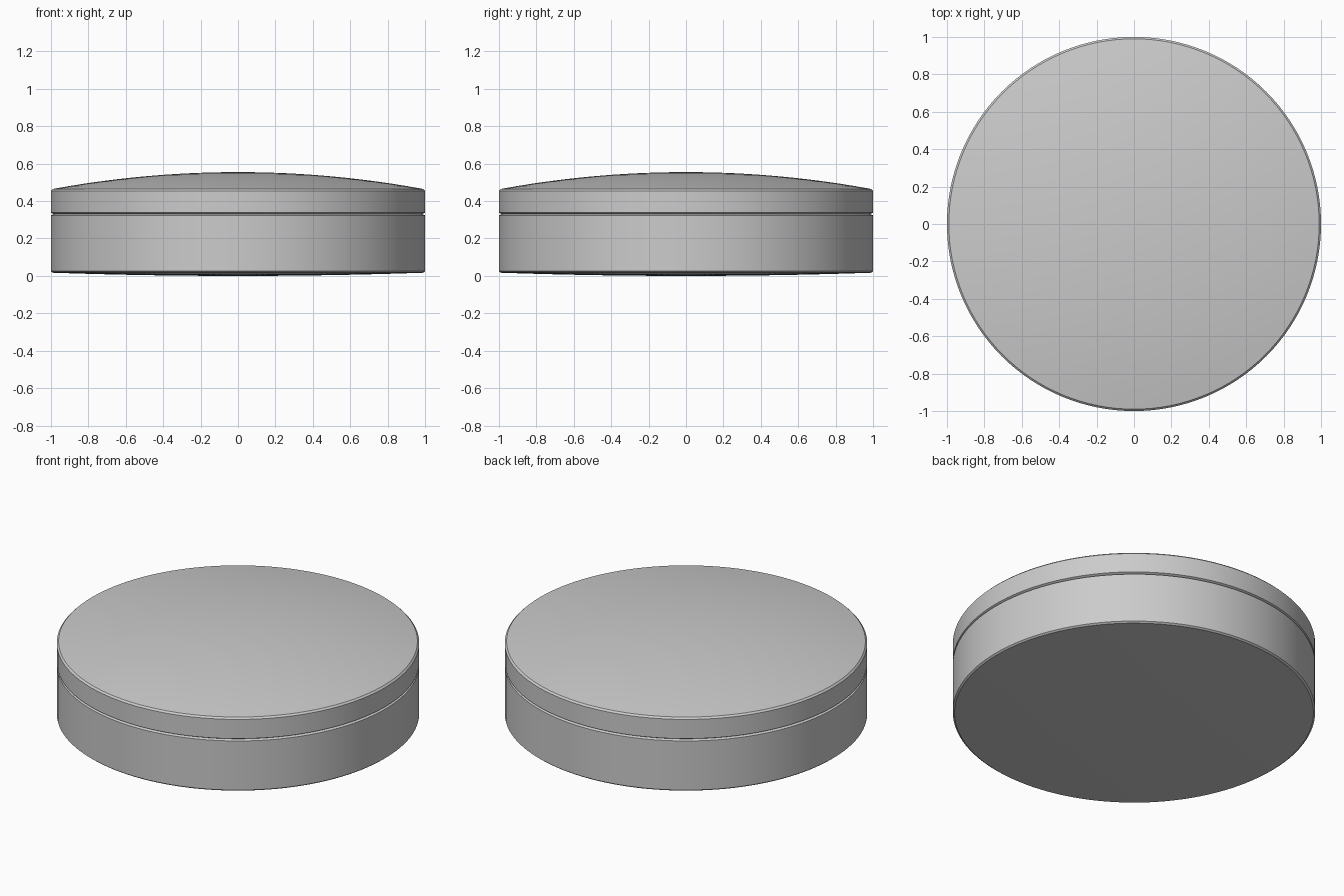
import bpy
import math

cube = bpy.data.objects.get("Cube")
if cube:
    bpy.data.objects.remove(cube, do_unlink=True)

SEGMENTS = 128
BEVEL = 0.01

grey = bpy.data.materials.new("plain grey")
grey.use_nodes = True
colour = (0.6, 0.6, 0.6, 1)
grey.diffuse_color = colour
grey.node_tree.nodes["Principled BSDF"].inputs["Base Color"].default_value = colour


def dome(radius, rim_z, centre_z, steps=12):
    """Shallow spherical arc from the axis out to the rim, as (radius, z) points."""
    rise = centre_z - rim_z
    sphere = (radius ** 2 + rise ** 2) / (2 * abs(rise))
    sign = math.copysign(1, rise)
    points = []
    for i in range(steps + 1):
        r = radius * i / steps
        drop = sphere - math.sqrt(sphere ** 2 - r ** 2)
        points.append((r, centre_z - sign * drop))
    return points


def lathe(name, profile):
    """Revolve a profile that starts and ends on the axis."""
    verts, faces, rings = [], [], []
    for r, z in profile:
        count = SEGMENTS if r > 0 else 1
        rings.append(range(len(verts), len(verts) + count))
        for i in range(count):
            a = math.tau * i / SEGMENTS
            verts.append((r * math.cos(a), r * math.sin(a), z))
    for low, high in zip(rings, rings[1:]):
        for i in range(SEGMENTS):
            j = (i + 1) % SEGMENTS
            if len(low) == 1:
                faces.append((low[0], high[j], high[i]))
            elif len(high) == 1:
                faces.append((low[i], low[j], high[0]))
            else:
                faces.append((low[i], low[j], high[j], high[i]))
    mesh = bpy.data.meshes.new(name)
    mesh.from_pydata(verts, [], faces)
    mesh.materials.append(grey)
    obj = bpy.data.objects.new(name, mesh)
    bpy.context.collection.objects.link(obj)
    bpy.ops.object.select_all(action="DESELECT")
    obj.select_set(True)
    bpy.context.view_layer.objects.active = obj
    bpy.ops.object.shade_smooth_by_angle(angle=math.radians(20))
    return obj


inner = 1 - BEVEL
seam = 0.33

# Base: slightly bulging underside, straight wall, bevelled upper edge
lathe("base", dome(inner, 0.017, 0.0) + [
    (1, 0.025), (1, seam - BEVEL + 0.004), (inner - 0.005, seam), (0, seam)])

# Lid: bevelled lower edge, straight wall, shallow domed top
lathe("lid", [(0, seam), (inner - 0.005, seam), (1, seam + BEVEL - 0.002), (1, 0.455)]
      + dome(inner, 0.465, 0.555)[::-1])
